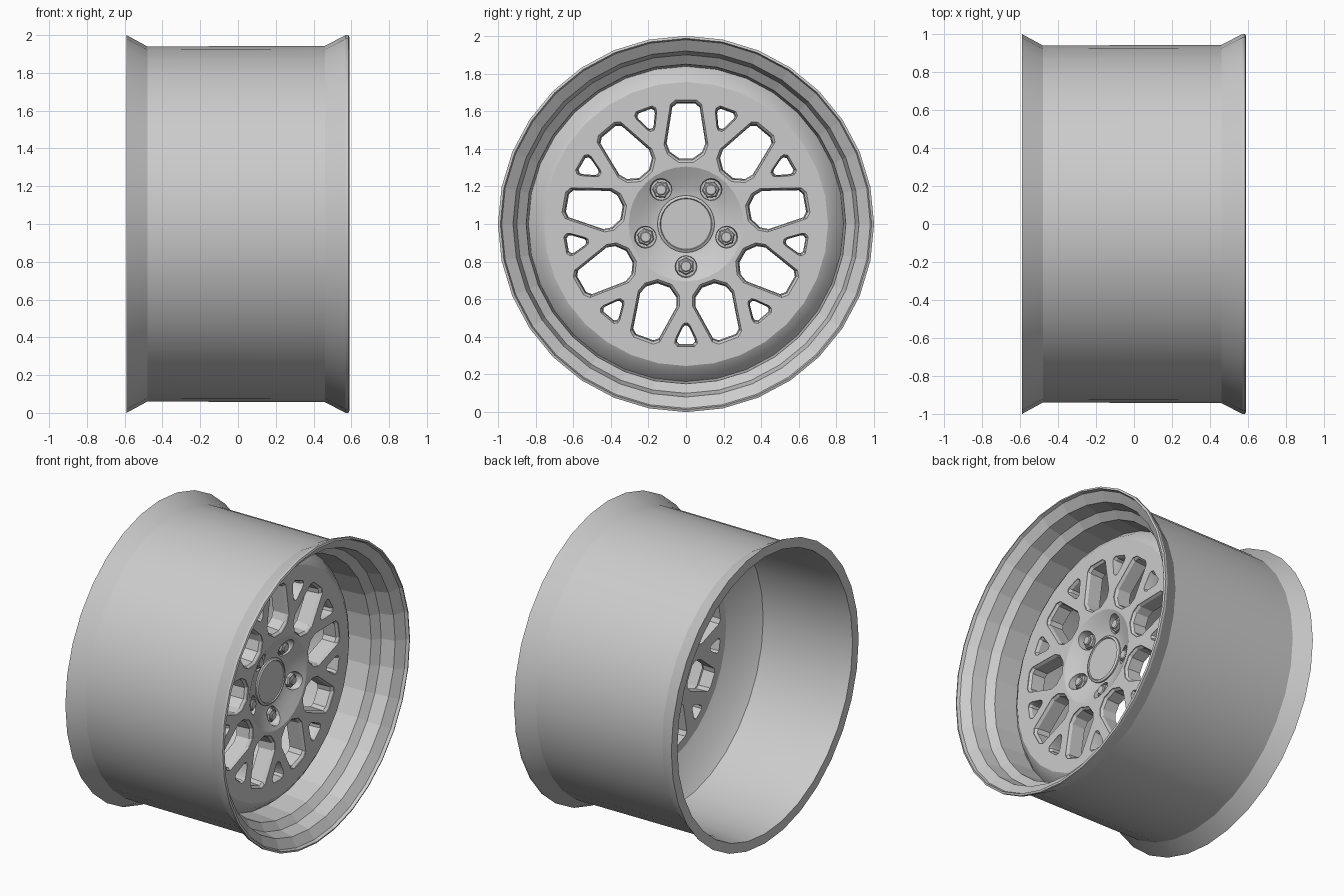
import bpy, bmesh
from math import sin, cos, pi, radians
from mathutils import Matrix, Vector

cube = bpy.data.objects.get("Cube")
if cube:
    bpy.data.objects.remove(cube)

HUB = Vector((0, 0, 1))  # wheel axis runs along x through this point

metal = bpy.data.materials.new("light_grey_metal")
metal.use_nodes = True
GREY = (0.6, 0.6, 0.6, 1)
metal.diffuse_color = GREY
metal.node_tree.nodes["Principled BSDF"].inputs["Base Color"].default_value = GREY


def finish(bm, name):
    bmesh.ops.remove_doubles(bm, verts=bm.verts, dist=0.0001)
    bmesh.ops.recalc_face_normals(bm, faces=bm.faces)
    mesh = bpy.data.meshes.new(name)
    bm.to_mesh(mesh)
    bm.free()
    mesh.materials.append(metal)
    obj = bpy.data.objects.new(name, mesh)
    bpy.context.collection.objects.link(obj)
    return obj


def smooth(obj):
    bpy.ops.object.select_all(action="DESELECT")
    obj.select_set(True)
    bpy.context.view_layer.objects.active = obj
    bpy.ops.object.shade_smooth_by_angle(angle=radians(25))


def lathe(bm, profile, steps, centre=HUB, turn=0):
    """Spin an (x, radius) profile about an axis parallel to x."""
    rot = Matrix.Rotation(turn, 3, "X")
    verts = [bm.verts.new(centre + rot @ Vector((x, 0, r))) for x, r in profile]
    edges = [bm.edges.new(pair) for pair in zip(verts, verts[1:])]
    bmesh.ops.spin(bm, geom=verts + edges, cent=centre, axis=(1, 0, 0),
                   angle=2 * pi, steps=steps, use_duplicate=False)


def around(radius, side, angle):
    """Radius and sideways offset to y, z in a sector turned by angle."""
    return (radius * sin(angle) + side * cos(angle),
            radius * cos(angle) - side * sin(angle))


def cut_hole(bm, half_outline, angle, levels):
    """Closed cutter lofted through (x, scale) levels."""
    outline = half_outline + [(r, -w) for r, w in reversed(half_outline)]
    mid = (half_outline[0][0] + half_outline[-1][0]) / 2
    rings = []
    for x, scale in levels:
        ring = []
        for r, w in outline:
            y, z = around(mid + (r - mid) * scale, w * scale, angle)
            ring.append(bm.verts.new(HUB + Vector((x, y, z))))
        rings.append(ring)
    n = len(outline)
    for a, b in zip(rings, rings[1:]):
        for i in range(n):
            j = (i + 1) % n
            bm.faces.new((a[i], a[j], b[j], b[i]))
    bm.faces.new(rings[0])
    bm.faces.new(rings[-1])


# Rim, barrel and face disc as one turned piece
dish = [(0.23, 0), (0.235, 0.15), (0.25, 0.2), (0.272, 0.25), (0.3, 0.305)]
face = [(0.3, 0.755), (0.275, 0.795), (0.22, 0.838)]
lip = [(0.4, 0.85), (0.44, 0.9), (0.53, 0.92), (0.57, 0.98), (0.59, 0.987)]
outside = [(0.585, 1), (0.57, 1), (0.46, 0.943), (-0.48, 0.94), (-0.59, 1)]
inside = [(-0.59, 0.935), (-0.47, 0.92), (0.06, 0.91), (0.12, 0.84),
          (0.19, 0.7), (0.19, 0.32), (0.14, 0.27), (0.14, 0)]
bm = bmesh.new()
lathe(bm, dish + face + lip + outside + inside, 32)
wheel = finish(bm, "wheel_rim")

# Cutters for the nine windows, nine small triangles and five bolt holes
window = [(0.66, 0.055), (0.637, 0.083), (0.42, 0.117), (0.37, 0.098), (0.328, 0.04)]
triangle = [(0.652, 0.045), (0.635, 0.06), (0.615, 0.058), (0.54, 0.022), (0.527, 0.01)]
bm = bmesh.new()
for k in range(9):
    angle = k * 2 * pi / 9
    cut_hole(bm, window, angle, [(0.33, 1), (0.295, 1), (0.28, 0.92), (0.1, 0.84)])
    cut_hole(bm, triangle, angle + pi / 9,
             [(0.33, 1), (0.295, 1), (0.28, 0.86), (0.1, 0.72)])
bolt_angles = [pi + k * 2 * pi / 5 for k in range(5)]
bolt_spots = [HUB + Vector((0, *around(0.225, 0, a))) for a in bolt_angles]
for spot in bolt_spots:
    lathe(bm, [(0.22, 0), (0.22, 0.055), (0.35, 0.065), (0.35, 0)], 16, spot)
cutter = finish(bm, "hole_cutter")
cutter.hide_render = True

holes = wheel.modifiers.new("holes", "BOOLEAN")
holes.operation = "DIFFERENCE"
holes.solver = "EXACT"
holes.object = cutter
bpy.ops.object.select_all(action="DESELECT")
wheel.select_set(True)
bpy.context.view_layer.objects.active = wheel
bpy.ops.object.modifier_apply(modifier=holes.name)
bpy.data.objects.remove(cutter)
smooth(wheel)

# The stepped lip keeps its flat facets
for poly in wheel.data.polygons:
    out = poly.center - HUB
    out.x = 0
    if poly.center.x > 0.3 and poly.normal.dot(out) < 0 and out.length > 0.82:
        poly.use_smooth = False

# Centre cap with a bevelled edge
bm = bmesh.new()
lathe(bm, [(0.2, 0), (0.2, 0.152), (0.245, 0.152), (0.253, 0.138),
           (0.246, 0.134), (0.246, 0)], 32)
smooth(finish(bm, "centre_cap"))

# Hexagonal nuts on round studs
bm = bmesh.new()
for spot, angle in zip(bolt_spots, bolt_angles):
    lathe(bm, [(0.2, 0), (0.2, 0.047), (0.25, 0.047), (0.258, 0.04), (0.258, 0)],
          6, spot, angle)
    lathe(bm, [(0.24, 0), (0.24, 0.03), (0.265, 0.03), (0.27, 0.025), (0.27, 0)],
          12, spot)
smooth(finish(bm, "wheel_nuts"))
